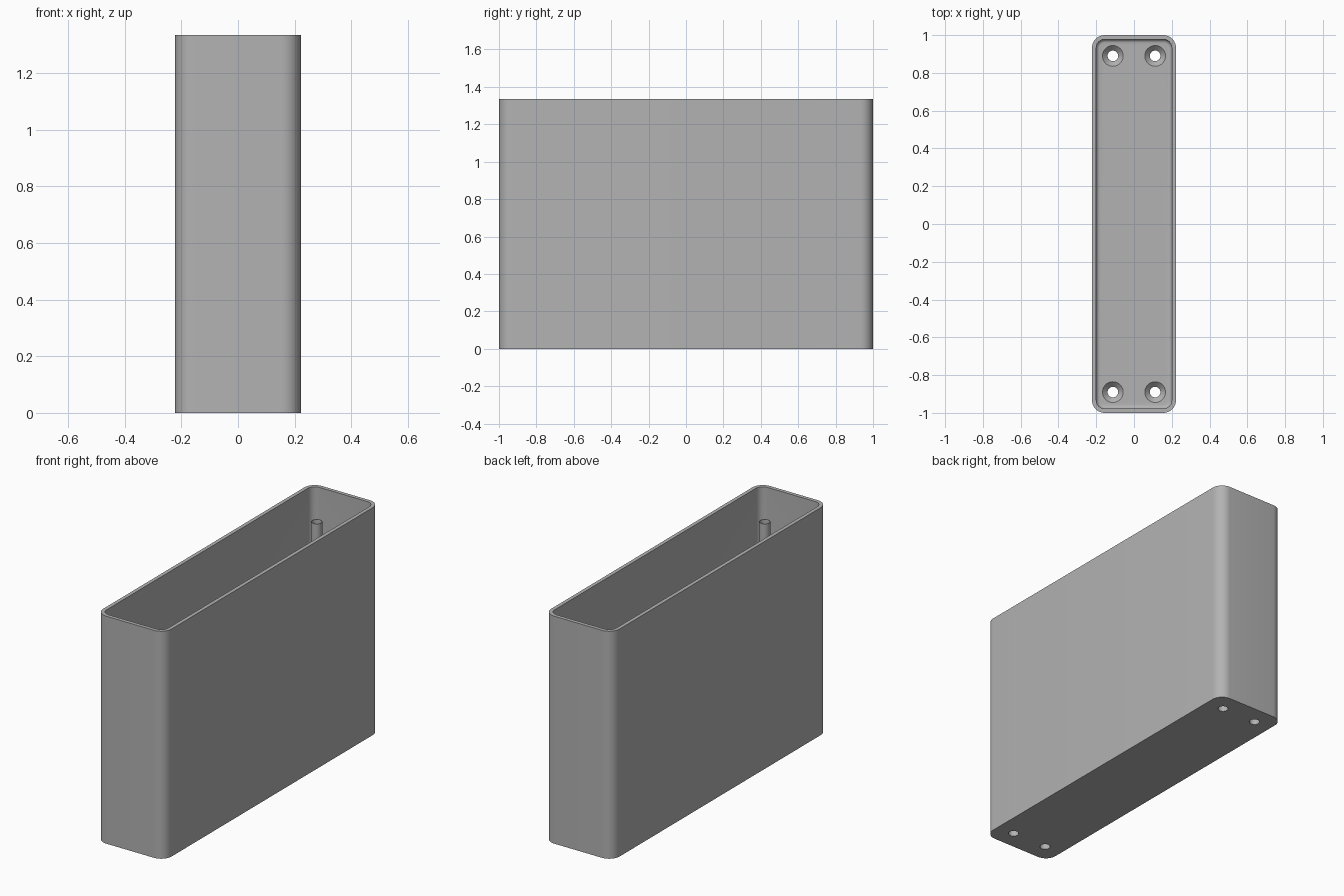
import bpy, bmesh, math
from mathutils import Vector

if "Cube" in bpy.data.objects:
    bpy.data.objects.remove(bpy.data.objects["Cube"])

HX, HY, HEIGHT = 0.222, 1.0, 1.335
WALL, FLOOR, CORNER, FILLET = 0.022, 0.045, 0.067, 0.02
HOLE_X, HOLE_Y, HOLE_R, SINK_R = 0.112, 0.89, 0.028, 0.055
POST_TOP = 1.18

grey = bpy.data.materials.new("plain grey")
grey.use_nodes = True
colour = (0.45, 0.45, 0.45, 1)
grey.diffuse_color = colour
grey.node_tree.nodes["Principled BSDF"].inputs["Base Color"].default_value = colour


def make_object(name, bm):
    bmesh.ops.recalc_face_normals(bm, faces=bm.faces)
    mesh = bpy.data.meshes.new(name)
    bm.to_mesh(mesh)
    bm.free()
    mesh.materials.append(grey)
    obj = bpy.data.objects.new(name, mesh)
    bpy.context.collection.objects.link(obj)
    return obj


def rounded_ring(bm, inset, z, steps=10):
    """Rounded rectangle of vertices, inset from the outer wall."""
    r = max(CORNER - inset, 0.005)
    ring = []
    for i, (sx, sy) in enumerate([(1, 1), (-1, 1), (-1, -1), (1, -1)]):
        for k in range(steps + 1):
            a = math.pi / 2 * (i + k / steps)
            ring.append(bm.verts.new((sx * (HX - inset - r) + r * math.cos(a),
                                      sy * (HY - inset - r) + r * math.sin(a), z)))
    return ring


def circle(bm, x, y, r, z, n=32):
    return [bm.verts.new((x + r * math.cos(math.tau * i / n),
                          y + r * math.sin(math.tau * i / n), z)) for i in range(n)]


def skin(bm, rings, caps=True):
    for a, b in zip(rings, rings[1:]):
        for i in range(len(a)):
            j = (i + 1) % len(a)
            bm.faces.new((a[i], a[j], b[j], b[i]))
    if caps:
        bm.faces.new(rings[0])
        bm.faces.new(rings[-1])


def smooth(obj):
    bpy.ops.object.select_all(action="DESELECT")
    bpy.context.view_layer.objects.active = obj
    obj.select_set(True)
    bpy.ops.object.shade_smooth_by_angle(angle=math.radians(35))


# Open box: outer wall, rim, inner wall and filleted floor
bm = bmesh.new()
profile = [(0, 0), (0, HEIGHT), (WALL, HEIGHT)]
for k in range(6):
    a = math.pi / 2 * k / 5
    profile.append((WALL + FILLET * (1 - math.cos(a)), FLOOR + FILLET * (1 - math.sin(a))))
skin(bm, [rounded_ring(bm, inset, z) for inset, z in profile])
box = make_object("open_box", bm)

# Countersunk screw holes through the floor
corners = [(sx * HOLE_X, sy * HOLE_Y) for sx in (-1, 1) for sy in (-1, 1)]
bm = bmesh.new()
depth = SINK_R - HOLE_R
for x, y in corners:
    skin(bm, [circle(bm, x, y, r, z) for r, z in (
        (HOLE_R, -0.05), (HOLE_R, FLOOR - depth), (SINK_R, FLOOR), (SINK_R, FLOOR + 0.05))])
cutter = make_object("hole_cutter", bm)
cutter.hide_render = True
cut = box.modifiers.new("screw holes", "BOOLEAN")
cut.operation, cut.solver, cut.object = "DIFFERENCE", "EXACT", cutter
smooth(box)
bpy.ops.object.modifier_apply(modifier=cut.name)
bpy.data.objects.remove(cutter)

# Thin open tubes standing over the screw holes
bm = bmesh.new()
for x, y in corners:
    skin(bm, [circle(bm, x, y, r, z) for r, z in (
        (HOLE_R, FLOOR - depth), (HOLE_R + 0.002, FLOOR - depth + 0.002),
        (HOLE_R + 0.002, POST_TOP), (HOLE_R, POST_TOP), (HOLE_R, FLOOR - depth))], caps=False)
bmesh.ops.remove_doubles(bm, verts=bm.verts, dist=0.0001)
smooth(make_object("screw_tubes", bm))
